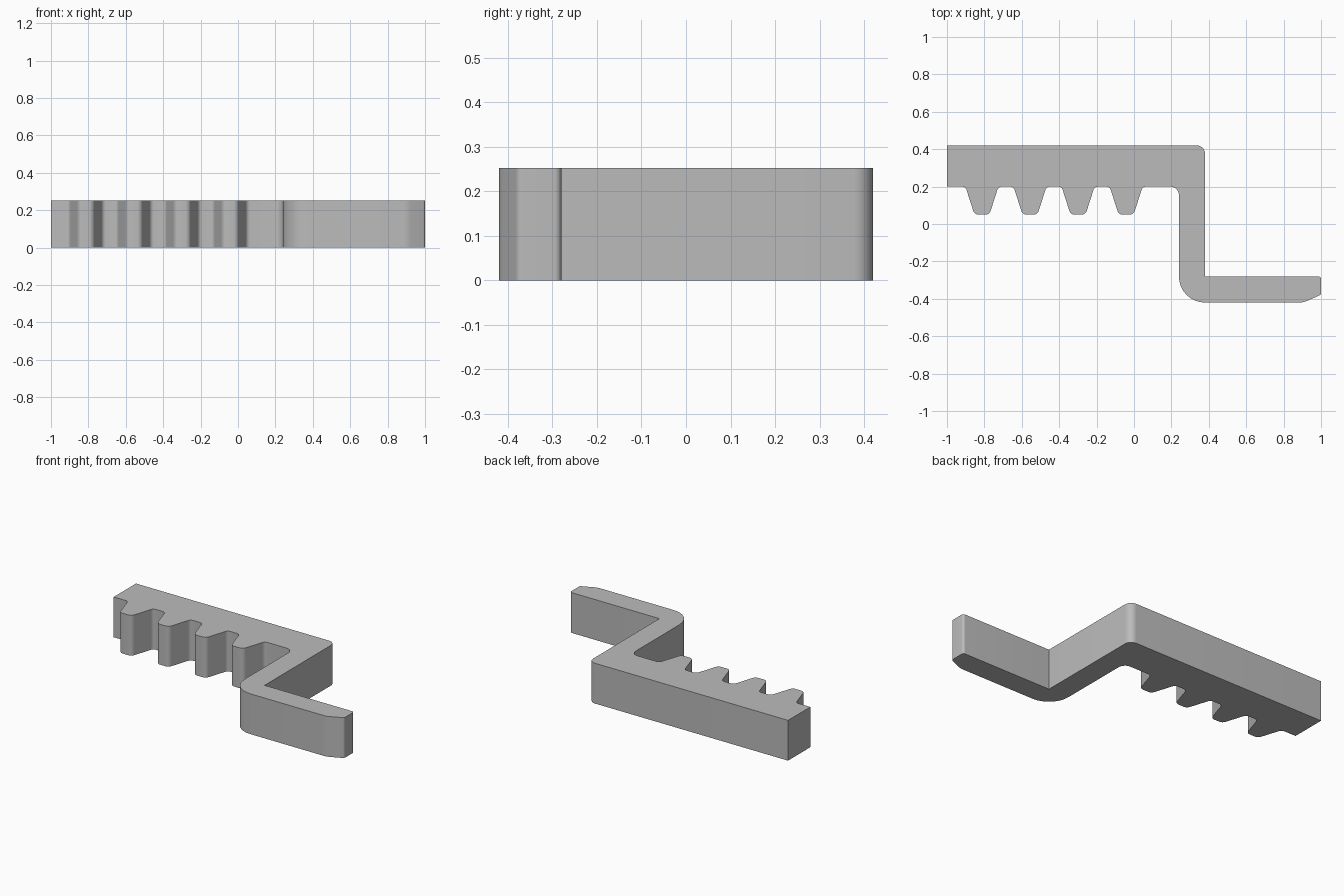
import bpy
import bmesh
import math
from mathutils import Vector

cube = bpy.data.objects.get("Cube")
if cube:
    bpy.data.objects.remove(cube, do_unlink=True)

HEIGHT = 0.252
STEPS = 8


def fillet(corners):
    """Turn (x, y, radius) corners into an outline with rounded corners."""
    outline = []
    for i, (x, y, radius) in enumerate(corners):
        p = Vector((x, y))
        if radius == 0:
            outline.append(p)
            continue
        a = (Vector(corners[i - 1][:2]) - p).normalized()
        b = (Vector(corners[(i + 1) % len(corners)][:2]) - p).normalized()
        half = a.angle(b) / 2
        centre = p + (a + b).normalized() * radius / math.sin(half)
        start = p + a * radius / math.tan(half) - centre
        end = p + b * radius / math.tan(half) - centre
        turn = math.pi - 2 * half
        for s in range(STEPS + 1):
            t = s / STEPS
            arc = start * math.sin((1 - t) * turn) + end * math.sin(t * turn)
            outline.append(centre + arc / math.sin(turn))
    return outline


# Rack edge: four rounded teeth, left to right
corners = [(-1, 0.42, 0), (-1, 0.2, 0)]
for i in range(4):
    c = -0.813 + i * 0.257
    corners += [(c - 0.088, 0.2, 0.025), (c - 0.04, 0.05, 0.03),
                (c + 0.04, 0.05, 0.03), (c + 0.088, 0.2, 0.025)]

# Cranked arm, finger with a bevelled tip, and back to the rack
corners += [
    (0.24, 0.2, 0.045), (0.24, -0.42, 0.14),
    (0.905, -0.42, 0.1), (1, -0.378, 0.015), (1, -0.28, 0.015),
    (0.38, -0.28, 0), (0.38, 0.42, 0.045),
]

# Extrude the outline into a solid bar
bm = bmesh.new()
base = bm.faces.new([bm.verts.new((p.x, p.y, 0)) for p in fillet(corners)])
top = bmesh.ops.extrude_face_region(bm, geom=[base], use_keep_orig=True)
bmesh.ops.translate(bm, vec=(0, 0, HEIGHT),
                    verts=[g for g in top["geom"] if isinstance(g, bmesh.types.BMVert)])
bmesh.ops.recalc_face_normals(bm, faces=bm.faces)
mesh = bpy.data.meshes.new("toothed_arm")
bm.to_mesh(mesh)
bm.free()

# Plain grey material
grey = bpy.data.materials.new("grey")
grey.use_nodes = True
colour = (0.5, 0.5, 0.5, 1)
grey.diffuse_color = colour
grey.node_tree.nodes["Principled BSDF"].inputs["Base Color"].default_value = colour
mesh.materials.append(grey)

arm = bpy.data.objects.new("toothed_arm", mesh)
bpy.context.collection.objects.link(arm)
bpy.ops.object.select_all(action="DESELECT")
arm.select_set(True)
bpy.context.view_layer.objects.active = arm
bpy.ops.object.shade_smooth_by_angle(angle=math.radians(30))
